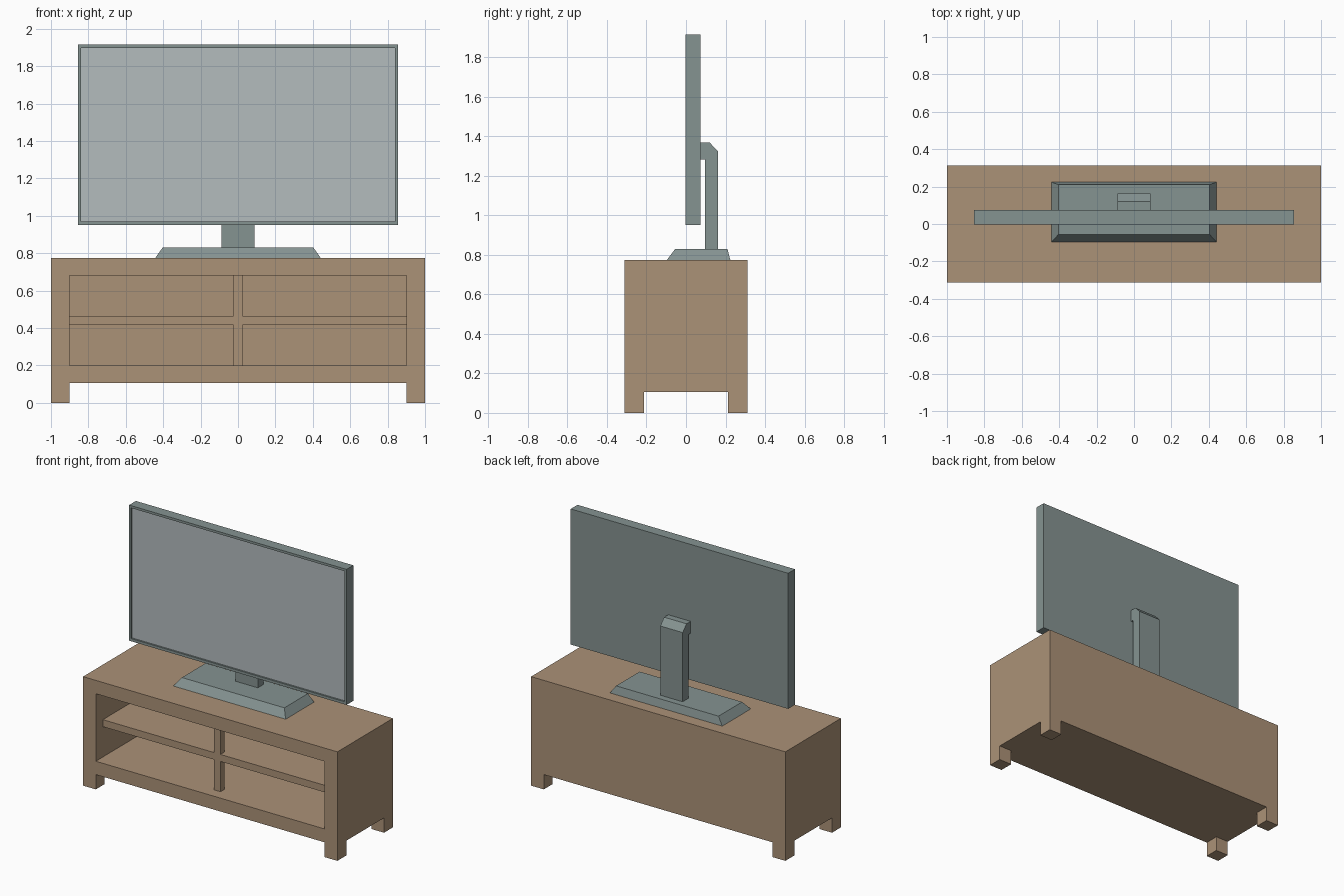
import bpy
import bmesh

default = bpy.data.objects.get("Cube")
if default:
    bpy.data.objects.remove(default, do_unlink=True)


def material(name, rgb):
    mat = bpy.data.materials.new(name)
    mat.use_nodes = True
    mat.diffuse_color = (*rgb, 1)
    node = mat.node_tree.nodes["Principled BSDF"]
    node.inputs["Base Color"].default_value = (*rgb, 1)
    node.inputs["Roughness"].default_value = 0.7
    return mat


WOOD = material("warm wood", (0.41, 0.287, 0.185))
CASING = material("grey green plastic", (0.235, 0.292, 0.285))
GLASS = material("pale screen grey", (0.456, 0.503, 0.515))


def finish(name, bm, *mats):
    bmesh.ops.recalc_face_normals(bm, faces=bm.faces)
    mesh = bpy.data.meshes.new(name)
    bm.to_mesh(mesh)
    bm.free()
    for mat in mats:
        mesh.materials.append(mat)
    obj = bpy.data.objects.new(name, mesh)
    bpy.context.collection.objects.link(obj)
    return obj


def box_mesh(x, y, z):
    """Box from (low, high) ranges on each axis."""
    bm = bmesh.new()
    bmesh.ops.create_cube(bm, size=1)
    for v in bm.verts:
        v.co = [r[0] if c < 0 else r[1] for c, r in zip(v.co, (x, y, z))]
    return bm


def front_face(bm):
    return min(bm.faces, key=lambda f: f.calc_center_median().y)


def recess(bm, half_width, z, depth):
    """Sink a rectangular pocket into the front; returns its rear face."""
    face = front_face(bm)
    start = face.verts[0].co.y
    for y in (start, start + depth):
        bmesh.ops.inset_individual(bm, faces=[face], thickness=0.005)
        middle = face.calc_center_median()
        for v in face.verts:
            v.co = (half_width if v.co.x > middle.x else -half_width, y,
                    z[1] if v.co.z > middle.z else z[0])
    return face


# Cabinet with a deep open front
SIDE, DEPTH, TOP, FLOOR = 1.0, 0.312, 0.775, 0.105
OPENING = (0.2, 0.68)
body = box_mesh((-SIDE, SIDE), (-DEPTH, DEPTH), (FLOOR, TOP))
recess(body, 0.9, OPENING, 0.52)
finish("cabinet_body", body, WOOD)

# Shelf and central posts, set back from the opening
finish("cabinet_shelf",
       box_mesh((-0.9, 0.9), (-0.232, 0.208), (0.415, 0.465)), WOOD)
for name, z in (("lower_post", (OPENING[0], 0.415)),
                ("upper_post", (0.465, OPENING[1]))):
    finish(name, box_mesh((-0.025, 0.025), (-0.232, -0.185), z), WOOD)

# Four corner feet
for end, y in (("front", (-DEPTH, -0.212)), ("back", (0.212, DEPTH))):
    for side, x in (("left", (0.9, SIDE)), ("right", (-SIDE, -0.9))):
        finish(f"{end}_{side}_foot", box_mesh(x, y, (0, FLOOR)), WOOD)

# Television casing with a slightly sunken screen
tv = box_mesh((-0.855, 0.855), (-0.002, 0.074), (0.951, 1.915))
recess(tv, 0.84, (0.97, 1.898), 0.012).material_index = 1
finish("television", tv, CASING, GLASS)

# Tapered stand base
base = box_mesh((-0.442, 0.442), (-0.096, 0.224), (TOP, 0.83))
for v in base.verts:
    if v.co.z > 0.8:
        v.co.x = 0.403 if v.co.x > 0 else -0.403
        v.co.y = 0.21 if v.co.y > 0 else -0.055
finish("stand_base", base, CASING)

# Stand neck: hooked side profile extruded across its width
profile = [(0.097, 0.83), (0.163, 0.83), (0.163, 1.322), (0.12, 1.368),
           (0.074, 1.368), (0.074, 1.283), (0.097, 1.283)]
neck = bmesh.new()
side = neck.faces.new([neck.verts.new((-0.088, y, z)) for y, z in profile])
grown = bmesh.ops.extrude_face_region(neck, geom=[side])["geom"]
for v in grown:
    if isinstance(v, bmesh.types.BMVert):
        v.co.x = 0.088
# Keep both end caps on the solid
if len(neck.faces) < len(profile) + 2:
    neck.faces.new([v for v in side.verts])
finish("stand_neck", neck, CASING)
